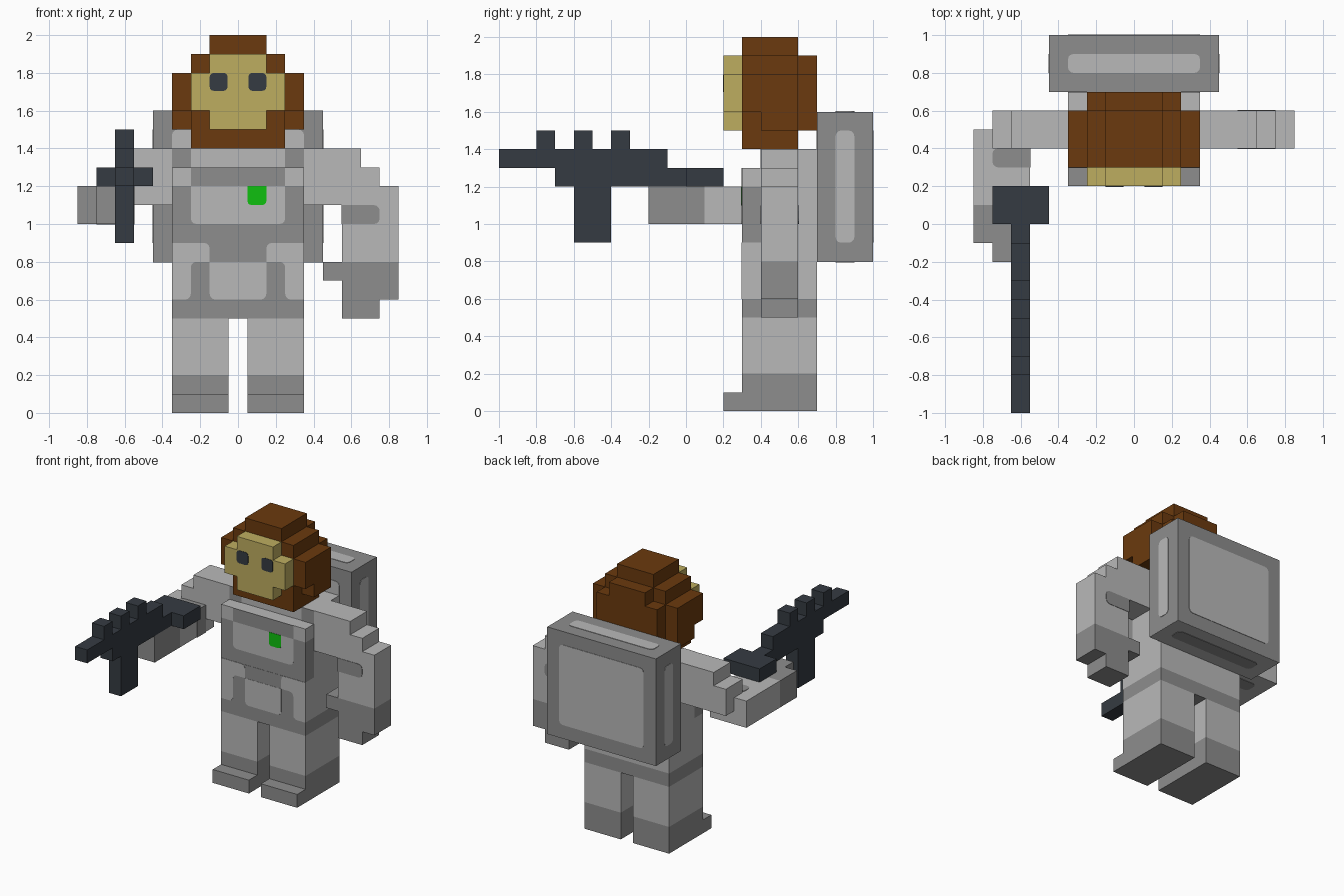
import bpy, bmesh, math
from mathutils import Vector

cube = bpy.data.objects.get("Cube")
if cube:
    bpy.data.objects.remove(cube, do_unlink=True)

U = 0.1    # one block
T = 0.03   # plate thickness, in blocks


def material(name, hex_code):
    rgb = [int(hex_code[i:i + 2], 16) / 255 for i in (0, 2, 4)]
    lin = [c / 12.92 if c <= 0.04045 else ((c + 0.055) / 1.055) ** 2.4 for c in rgb] + [1]
    m = bpy.data.materials.new(name)
    m.use_nodes = True
    m.diffuse_color = lin
    m.node_tree.nodes["Principled BSDF"].inputs["Base Color"].default_value = lin
    return m


LIGHT = material("light_grey", "b9b9b9")
DARK = material("dark_grey", "8d8d8d")
HAIR = material("brown", "6b3a0e")
SKIN = material("tan", "beae60")
SLATE = material("slate", "353b42")
GREEN = material("green", "10c010")


def finish(name, bm, mat):
    bmesh.ops.recalc_face_normals(bm, faces=bm.faces)
    bmesh.ops.scale(bm, vec=(U, U, U), verts=bm.verts)
    me = bpy.data.meshes.new(name)
    bm.to_mesh(me)
    bm.free()
    me.materials.append(mat)
    ob = bpy.data.objects.new(name, me)
    bpy.context.collection.objects.link(ob)
    return ob


def part(name, mat, *boxes, side=1):
    """Boxes given as x0, x1, y0, y1, z0, z1 in blocks; side=-1 mirrors in x."""
    bm = bmesh.new()
    for x0, x1, y0, y1, z0, z1 in boxes:
        vs = bmesh.ops.create_cube(bm, size=1)["verts"]
        for v in vs:
            v.co.x = side * (x1 if v.co.x > 0 else x0)
            v.co.y = y1 if v.co.y > 0 else y0
            v.co.z = z1 if v.co.z > 0 else z0
    return finish(name, bm, mat)


def prism(name, mat, axis, lo, hi, pts, side=1):
    """Outline (u, v[, corner radius]) extruded along an axis from lo to hi."""
    outline = []
    for i, p in enumerate(pts):
        c = Vector(p[:2])
        r = p[2] if len(p) > 2 else 0
        if not r:
            outline.append(c)
            continue
        a = (Vector(pts[i - 1][:2]) - c).normalized()
        b = (Vector(pts[(i + 1) % len(pts)][:2]) - c).normalized()
        for k in range(4):
            t = k * math.pi / 6
            outline.append(c + r * (a + b) - r * (b * math.cos(t) + a * math.sin(t)))

    def place(p, d):
        x, y, z = {"x": (d, p.x, p.y), "y": (p.x, d, p.y), "z": (p.x, p.y, d)}[axis]
        return (side * x, y, z)

    bm = bmesh.new()
    low = [bm.verts.new(place(p, lo)) for p in outline]
    high = [bm.verts.new(place(p, hi)) for p in outline]
    bm.faces.new(low)
    bm.faces.new(high)
    n = len(low)
    for i in range(n):
        bm.faces.new((low[i], low[(i + 1) % n], high[(i + 1) % n], high[i]))
    return finish(name, bm, mat)


def rect(u0, u1, v0, v1, bottom=0.3, top=0.3):
    return [(u0, v0, bottom), (u1, v0, bottom), (u1, v1, top), (u0, v1, top)]


# Legs, boots, and the paired front details
for s, n in ((1, "left"), (-1, "right")):
    part(n + "_leg", LIGHT, (0.5, 3.5, 3, 7, 2, 5), side=s)
    part(n + "_boot", DARK, (0.5, 3.5, 3, 7, 0, 2), (0.5, 3.5, 2, 3, 0, 1), side=s)
    prism(n + "_pocket", LIGHT, "y", 3 - T, 3,
          [(3.5, 6), (2.5, 6, 0.3), (2.5, 8, 0.3), (1.5, 8), (1.5, 9, 0.3), (3.5, 9)], s)
    part(n + "_shoulder_strap", DARK, (2.5, 3.5, 4 - T, 4, 13, 14), side=s)
    prism(n + "_eye", SLATE, "y", 2 - T, 2, rect(0.55, 1.5, 17.05, 18, 0.22, 0.22), s)

# Torso
part("belt", DARK, (-3.5, 3.5, 3, 7, 5, 6))
part("torso", LIGHT, (-3.5, 3.5, 3, 7, 6, 9), (-3.5, 3.5, 4, 7, 9, 14),
     (-3.5, 3.5, 3, 4, 12, 13))
part("belly_front", DARK, (-3.5, 3.5, 3 - T / 2, 3, 6, 9))
part("chest_front", DARK, (-3.5, 3.5, 3, 4, 9, 12))
part("collar_band", DARK, (-2.5, 2.5, 3 - T, 3, 12, 13))
prism("belly_panel", LIGHT, "y", 3 - T, 3, rect(-1.5, 1.5, 6, 8, 0.3, 0))
prism("chest_panel", LIGHT, "y", 3 - T, 3, rect(-2.5, 2.5, 10, 12, 0.3, 0))
prism("chest_light", GREEN, "y", 3 - 2 * T, 3, rect(0.5, 1.5, 11, 12, 0.22, 0))

# Left arm, hanging
part("left_arm", LIGHT, (3.5, 6.5, 4, 6, 13, 14), (3.5, 7.5, 4, 6, 12, 13),
     (3.5, 8.5, 4, 6, 11, 12), (5.5, 8.5, 4, 6, 8, 11))
part("left_hand", DARK, (4.5, 8.5, 4, 6, 7, 8), (5.5, 8.5, 4, 6, 6, 7),
     (5.5, 7.5, 4, 6, 5, 6))
elbow = [(5.5 - T, 10), (7.5, 10, 0.3), (7.5, 11, 0.3), (5.5 - T, 11)]
prism("left_elbow_patch", DARK, "y", 4 - T, 6 + T, elbow)

# Right arm, bent forward
part("right_arm", LIGHT, (3.5, 6.5, 4, 6, 13, 14), (3.5, 7.5, 4, 6, 11, 13),
     (5.5, 8.5, 1, 5, 10, 12), side=-1)
part("right_hand", DARK, (5.5, 8.5, -1, 1, 10, 12), (5.5, 7.5, -2, -1, 10, 12), side=-1)
prism("right_elbow_patch", DARK, "z", 10 - T, 12 + T,
      [(p[0], p[1] - 7) + tuple(p[2:]) for p in elbow], -1)

# Head
part("hair", HAIR, (-2.5, 2.5, 3, 6, 14, 19), (-1.5, 1.5, 3, 6, 19, 20),
     (-3.5, 3.5, 4, 6, 15, 18), (-3.5, 3.5, 3, 4, 16, 18),
     (-2.5, 2.5, 6, 7, 15, 18), (-1.5, 1.5, 6, 7, 18, 19))
part("face", SKIN, (-1.5, 1.5, 2, 3, 15, 19), (-2.5, -1.5, 2, 3, 16, 18),
     (1.5, 2.5, 2, 3, 16, 18))

# Backpack with an inset panel on each face
part("backpack", DARK, (-4.5, 4.5, 7, 10, 8, 16))
prism("backpack_back_panel", LIGHT, "y", 10, 10 + T, rect(-3.5, 3.5, 9, 15))
prism("backpack_front_panel", LIGHT, "y", 7 - T, 7, rect(-3.5, 3.5, 9, 15))
prism("backpack_top_panel", LIGHT, "z", 16, 16 + T, rect(-3.5, 3.5, 8, 9))
prism("backpack_bottom_rim", LIGHT, "z", 8 - T, 8, rect(-4.5, 4.5, 7, 10, 0, 0))
prism("backpack_bottom_panel", DARK, "z", 8 - 2 * T, 8, rect(-3.5, 3.5, 8, 9))
for s, n in ((1, "left"), (-1, "right")):
    prism("backpack_" + n + "_panel", LIGHT, "x", 4.5, 4.5 + T, rect(8, 9, 9, 15), s)

# Blaster
part("blaster_body", SLATE, (5.5, 6.5, -10, -1, 13, 14), (5.5, 6.5, -7, 0, 12, 13), side=-1)
part("blaster_grip", SLATE, (5.5, 6.5, -6, -4, 9, 12), side=-1)
part("blaster_stock", SLATE, (4.5, 7.5, 0, 2, 12, 13), side=-1)
part("blaster_sights", SLATE, *[(5.5, 6.5, y, y + 1, 14, 15) for y in (-8, -6, -4)], side=-1)
